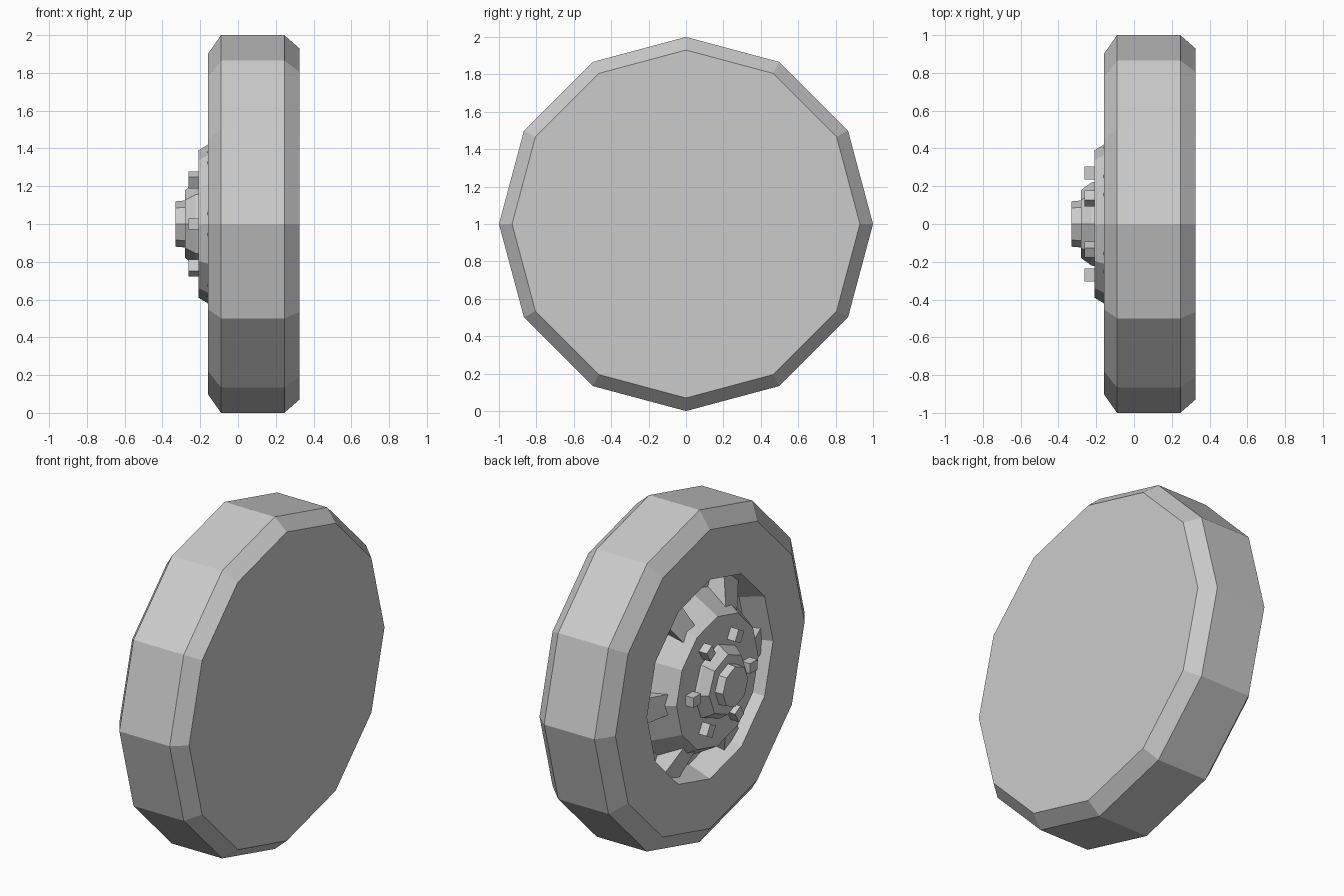
import bpy, bmesh
from math import sin, cos, pi
from mathutils import Matrix, Vector

if "Cube" in bpy.data.objects:
    bpy.data.objects.remove(bpy.data.objects["Cube"])

AXLE = Vector((0, 0, 1))


def make_object(name, bm):
    bmesh.ops.recalc_face_normals(bm, faces=bm.faces[:])
    mesh = bpy.data.meshes.new(name)
    bm.to_mesh(mesh)
    bm.free()
    obj = bpy.data.objects.new(name, mesh)
    obj.location = AXLE
    bpy.context.collection.objects.link(obj)
    return obj


def lathe(name, profile, sides):
    """Spin an (x, radius) profile around the x axle, closing both ends."""
    bm = bmesh.new()
    rings = []
    for x, r in profile:
        rings.append([bm.verts.new((x, r * cos(2 * pi * i / sides),
                                    r * sin(2 * pi * i / sides)))
                      for i in range(sides)])
    for a, b in zip(rings, rings[1:]):
        for i in range(sides):
            j = (i + 1) % sides
            bm.faces.new((a[i], a[j], b[j], b[i]))
    bm.faces.new(rings[0])
    bm.faces.new(rings[-1])
    return make_object(name, bm)


def around(name, count, build):
    """Repeat a part built on the +y side around the axle."""
    bm = bmesh.new()
    for i in range(count):
        verts = build(bm)
        bmesh.ops.rotate(bm, verts=verts, cent=(0, 0, 0),
                         matrix=Matrix.Rotation(2 * pi * i / count, 3, 'X'))
    return make_object(name, bm)


# Tyre with closed back and a recessed dish on the outer side
lathe("tyre", [(0.325, 0.93), (0.245, 1.0), (-0.09, 1.0), (-0.16, 0.90),
               (-0.16, 0.60), (-0.02, 0.55)], 12)

# Raised hub drum, sloping out toward the dish floor
lathe("hub_drum", [(-0.02, 0.50), (-0.16, 0.42), (-0.21, 0.39)], 12)

# Stepped centre boss and cap
lathe("hub_boss", [(-0.20, 0.225), (-0.225, 0.22), (-0.28, 0.18)], 8)
lathe("hub_cap", [(-0.27, 0.125), (-0.33, 0.12)], 8)


# Ribs bridging the drum and the dish wall
def rib(bm):
    verts = bmesh.ops.create_cube(bm, size=1)["verts"]
    for v in verts:
        outer, front = v.co.y > 0, v.co.x < 0
        v.co.z *= 0.16 if outer else 0.12
        v.co.y = 0.575 if outer else 0.38
        v.co.x = (-0.10 if outer else -0.17) if front else 0.0
    return verts


around("rim_ribs", 6, rib)


# Wheel nuts
def nut(bm):
    place = Matrix.Translation((-0.235, 0.27, 0)) @ Matrix.Diagonal((0.056, 0.07, 0.06, 1))
    return bmesh.ops.create_cube(bm, size=1, matrix=place)["verts"]


around("wheel_nuts", 6, nut)
